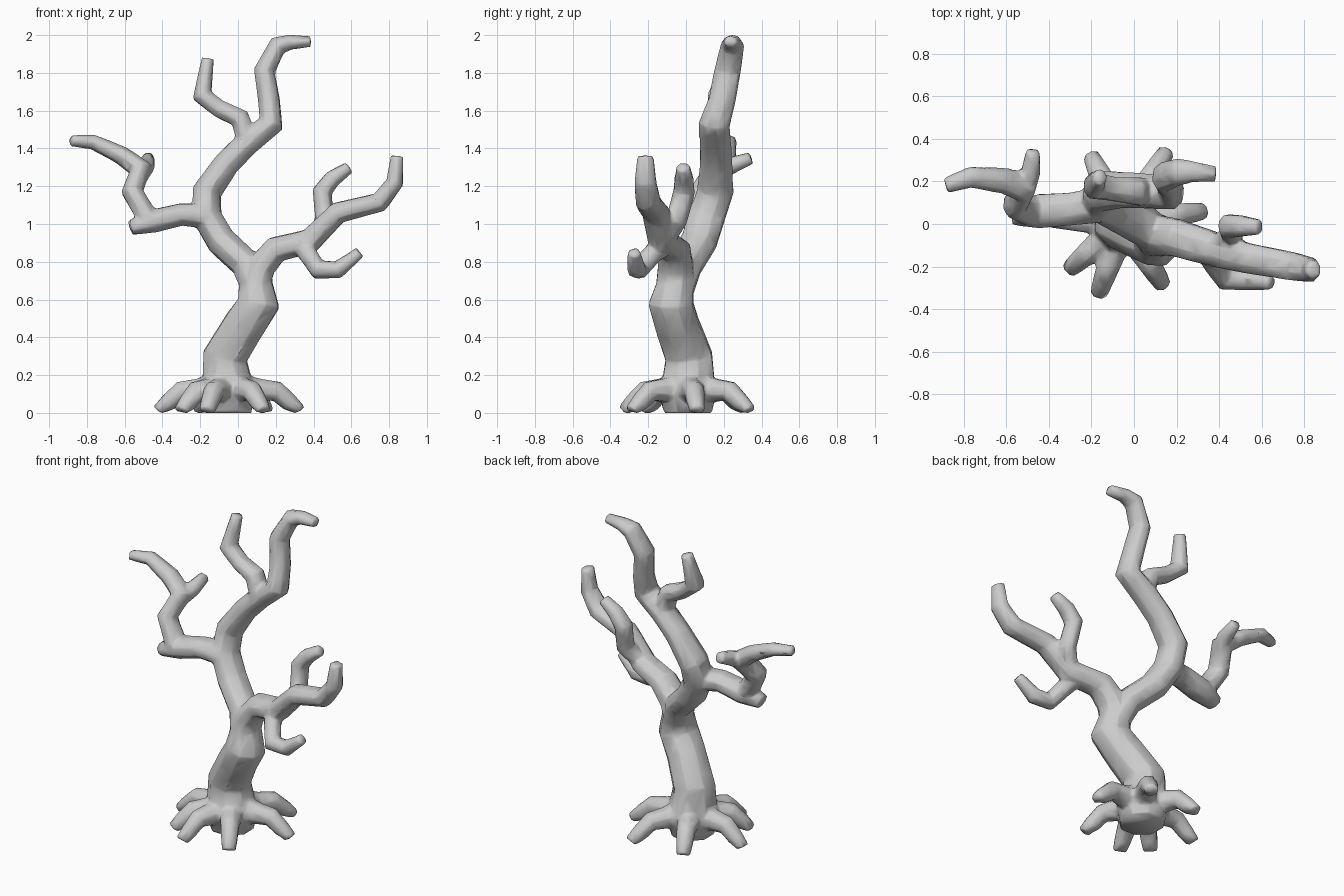
import bpy, bmesh, math
from mathutils import Vector

SIDES = 8
bm = bmesh.new()


def limb(points, deep=1.0):
    """Tapered, mitred tube through (x, y, z, radius) points; deep widens it in y."""
    pos = [Vector(p[:3]) for p in points]
    last = len(pos) - 1
    rings = []
    side = None
    for i, p in enumerate(pos):
        a = (p - pos[i - 1]).normalized() if i else (pos[1] - p).normalized()
        b = (pos[i + 1] - p).normalized() if i < last else a
        t = (a + b).normalized()
        ref = side if side else (Vector((0, 1, 0)) if abs(t.y) < 0.8 else Vector((1, 0, 0)))
        side = (ref - t * ref.dot(t)).normalized()
        up = t.cross(side)
        r = points[i][3] / math.sqrt(max(0.5, t.dot(a)))
        ring = []
        for k in range(SIDES):
            ang = 2 * math.pi * (k + 0.5) / SIDES
            off = side * (r * math.cos(ang)) + up * (r * math.sin(ang))
            off.y *= deep
            v = p + off
            v.z = max(0, v.z)
            ring.append(bm.verts.new(v))
        rings.append(ring)
    for q, s in zip(rings, rings[1:]):
        for k in range(SIDES):
            n = (k + 1) % SIDES
            bm.faces.new((q[k], q[n], s[n], s[k]))
    bm.faces.new(rings[0][::-1])
    bm.faces.new(rings[-1])


# trunk
limb([(-0.05, 0.01, 0.0, 0.13), (-0.05, 0.01, 0.1, 0.15), (-0.068, 0.015, 0.3, 0.122),
      (0.03, -0.045, 0.46, 0.117), (0.11, -0.08, 0.58, 0.113), (0.09, -0.05, 0.70, 0.092),
      (0.05, -0.02, 0.77, 0.085)], 1.06)
# main left limb, ending in the top right branch
limb([(0.10, -0.06, 0.66, 0.09), (0.05, -0.01, 0.78, 0.082), (-0.09, 0.07, 0.91, 0.083),
      (-0.165, 0.11, 1.04, 0.082), (-0.165, 0.155, 1.17, 0.078), (-0.06, 0.16, 1.32, 0.07),
      (0.05, 0.155, 1.43, 0.068), (0.175, 0.15, 1.53, 0.064), (0.165, 0.19, 1.65, 0.06),
      (0.14, 0.22, 1.81, 0.057), (0.21, 0.245, 1.945, 0.05), (0.28, 0.245, 1.963, 0.04),
      (0.385, 0.235, 1.965, 0.03)], 1.25)
# top left twig
limb([(0.05, 0.15, 1.44, 0.06), (0.01, 0.155, 1.56, 0.055), (-0.10, 0.165, 1.61, 0.05),
      (-0.19, 0.18, 1.68, 0.052), (-0.16, 0.22, 1.875, 0.034)], 1.2)
# left branch with its short stub
limb([(-0.16, 0.09, 1.04, 0.07), (-0.30, 0.07, 1.05, 0.063), (-0.45, 0.06, 1.015, 0.066),
      (-0.57, 0.045, 0.98, 0.042)], 1.3)
# left branch rising to the far left tip
limb([(-0.47, 0.055, 1.02, 0.062), (-0.56, 0.09, 1.17, 0.057), (-0.515, 0.175, 1.29, 0.058),
      (-0.62, 0.205, 1.365, 0.05), (-0.77, 0.22, 1.435, 0.04), (-0.885, 0.18, 1.44, 0.03)], 1.25)
# left back stub
limb([(-0.52, 0.16, 1.27, 0.055), (-0.485, 0.24, 1.31, 0.048), (-0.475, 0.345, 1.35, 0.034)])
# right limb
limb([(0.09, -0.06, 0.66, 0.085), (0.12, -0.055, 0.77, 0.08), (0.20, -0.065, 0.865, 0.073),
      (0.38, -0.12, 0.91, 0.068), (0.53, -0.16, 1.06, 0.06), (0.75, -0.20, 1.115, 0.055),
      (0.83, -0.215, 1.22, 0.048), (0.843, -0.215, 1.36, 0.036)], 1.25)
# right upper twig
limb([(0.40, -0.11, 0.93, 0.055), (0.46, -0.05, 1.02, 0.052), (0.445, -0.01, 1.17, 0.052),
      (0.50, -0.01, 1.24, 0.048), (0.59, -0.015, 1.30, 0.034)], 1.1)
# right lower twig
limb([(0.33, -0.1, 0.90, 0.058), (0.37, -0.18, 0.84, 0.052), (0.425, -0.255, 0.758, 0.05),
      (0.53, -0.26, 0.757, 0.046), (0.645, -0.275, 0.85, 0.032)], 1.1)

# roots: ground position of each tip, all arching out of the trunk base
base = Vector((-0.05, 0.01, 0))
for x, y in [(-0.42, 0.03), (-0.30, -0.21), (-0.165, -0.325), (0.135, -0.285),
             (0.325, 0.06), (0.15, 0.335), (-0.20, 0.315)]:
    tip = Vector((x, y, 0))
    path = [(0.2, 0.125, 0.085), (0.45, 0.12, 0.065), (0.68, 0.115, 0.055),
            (0.86, 0.055, 0.05), (1.0, 0.005, 0.042)]
    limb([(*base.lerp(tip, f).xy, z, r) for f, z, r in path])

# fuse all limbs into one skin, then bring it back to low-poly
bmesh.ops.recalc_face_normals(bm, faces=bm.faces)
mesh = bpy.data.meshes.new("bare_tree")
bm.to_mesh(mesh)
bm.free()
tree = bpy.data.objects.new("bare_tree", mesh)
bpy.context.collection.objects.link(tree)
fuse = tree.modifiers.new("fuse", 'REMESH')
fuse.mode = 'VOXEL'
fuse.voxel_size = 0.01
fuse.use_smooth_shade = True
soft = tree.modifiers.new("soften", 'SMOOTH')
soft.factor = 0.5
soft.iterations = 3
low = tree.modifiers.new("low_poly", 'DECIMATE')
low.ratio = 0.05
